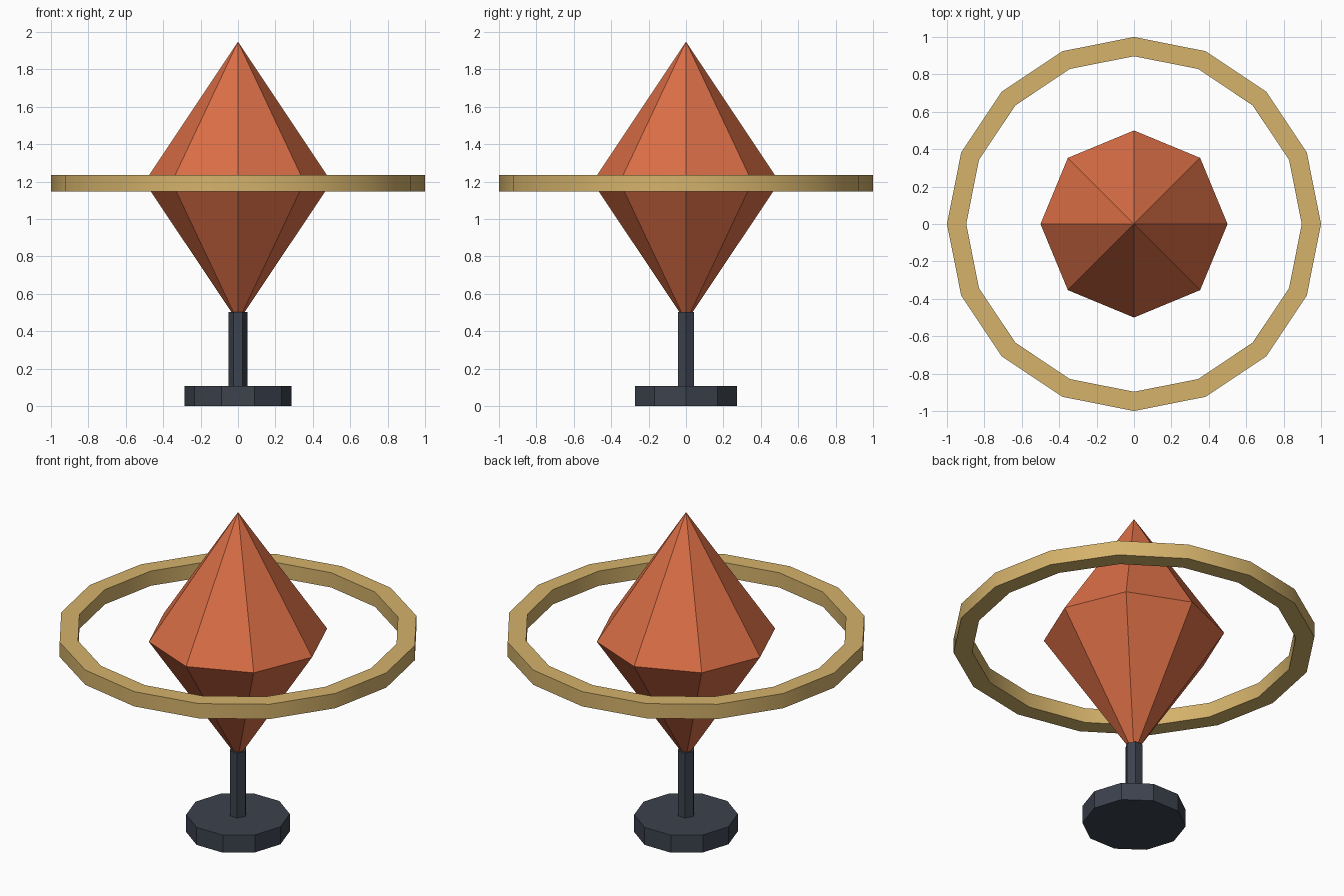
import bpy, bmesh, math

if "Cube" in bpy.data.objects:
    bpy.data.objects.remove(bpy.data.objects["Cube"])


def material(name, rgb):
    m = bpy.data.materials.new(name)
    m.diffuse_color = (*rgb, 1)
    m.use_nodes = True
    m.node_tree.nodes["Principled BSDF"].inputs["Base Color"].default_value = m.diffuse_color
    return m


CORAL = material("coral", (0.70, 0.156, 0.061))
GOLD = material("gold", (0.66, 0.445, 0.147))
SLATE = material("slate", (0.045, 0.054, 0.074))


def lathe(name, profile, sides, mat, closed=False):
    """Revolve (radius, z) points around z; radius 0 becomes a single tip."""
    bm = bmesh.new()
    rows = []
    for r, z in profile:
        n = sides if r else 1
        rows.append([bm.verts.new((r * math.cos(math.tau * i / n),
                                   r * math.sin(math.tau * i / n), z)) for i in range(n)])
    for a, b in zip(rows, rows[1:] + (rows[:1] if closed else [])):
        for i in range(sides):
            j = i + 1
            quad = [a[i % len(a)], a[j % len(a)], b[j % len(b)], b[i % len(b)]]
            bm.faces.new(list(dict.fromkeys(quad)))
    if not closed:  # cap flat ends
        for row in (rows[0], rows[-1]):
            if len(row) > 1:
                bm.faces.new(row)
    bmesh.ops.recalc_face_normals(bm, faces=bm.faces)
    me = bpy.data.meshes.new(name)
    bm.to_mesh(me)
    bm.free()
    me.materials.append(mat)
    ob = bpy.data.objects.new(name, me)
    bpy.context.collection.objects.link(ob)
    return ob


# Stand: ten-sided foot and six-sided stem
lathe("base", [(0.286, 0), (0.286, 0.107)], 10, SLATE)
lathe("stem", [(0.05, 0.09), (0.05, 0.502)], 6, SLATE)

# Eight-sided double-pointed crystal
lathe("crystal", [(0, 0.45), (0.5, 1.198), (0, 1.948)], 8, CORAL)

# Floating ring, softly shaded around its sides
ring = lathe("ring", [(1, 1.146), (1, 1.236), (0.897, 1.236), (0.897, 1.146)], 16, GOLD, True)
bpy.context.view_layer.objects.active = ring
ring.select_set(True)
bpy.ops.object.shade_smooth_by_angle(angle=math.radians(30))
